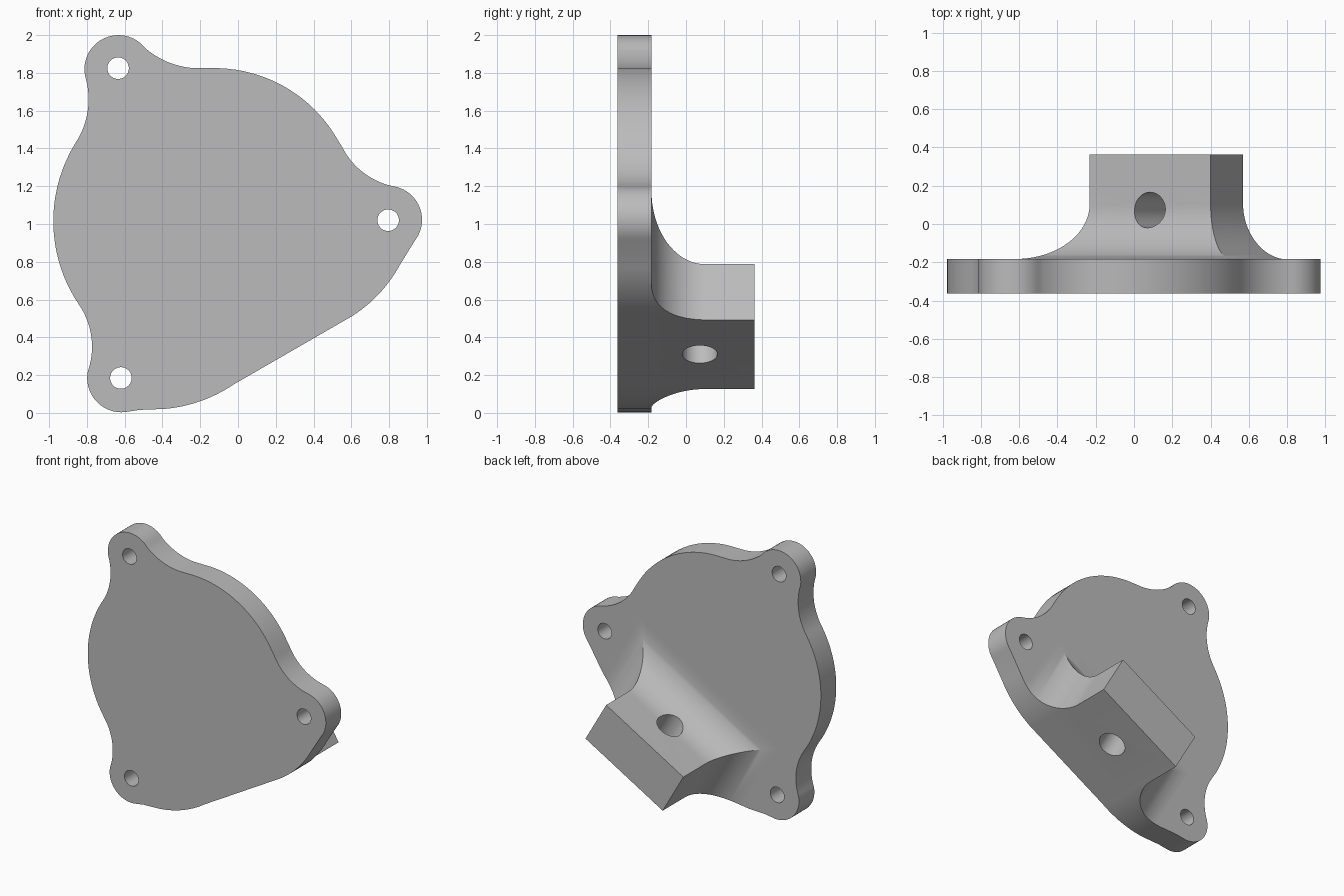
import bpy
import bmesh
from math import cos, sin, pi, radians
from mathutils import Vector

cube = bpy.data.objects.get("Cube")
if cube:
    bpy.data.objects.remove(cube, do_unlink=True)

grey = bpy.data.materials.new("plain grey")
grey.use_nodes = True
grey.diffuse_color = (0.5, 0.5, 0.5, 1)
grey.node_tree.nodes["Principled BSDF"].inputs["Base Color"].default_value = grey.diffuse_color

FRONT, FACE, BACK = -0.363, -0.183, 0.363


def loft(name, rings):
    """Closed solid through rings that all have the same point count."""
    bm = bmesh.new()
    loops = [[bm.verts.new(p) for p in ring] for ring in rings]
    count = len(loops[0])
    for low, high in zip(loops, loops[1:]):
        for i in range(count):
            j = (i + 1) % count
            bm.faces.new((low[i], low[j], high[j], high[i]))
    bm.faces.new(loops[0])
    bm.faces.new(loops[-1])
    bmesh.ops.recalc_face_normals(bm, faces=bm.faces)
    mesh = bpy.data.meshes.new(name)
    bm.to_mesh(mesh)
    bm.free()
    mesh.materials.append(grey)
    obj = bpy.data.objects.new(name, mesh)
    bpy.context.collection.objects.link(obj)
    return obj


def prism(name, outline, y0, y1):
    return loft(name, [[(x, y, z) for x, z in outline] for y in (y0, y1)])


def rod(name, centre, axis, side, radius, half):
    """Round cutter along an axis; side is any unit vector across it."""
    other = axis.cross(side)
    around = [2 * pi * i / 48 for i in range(48)]
    return loft(name, [[centre + axis * h + (side * cos(a) + other * sin(a)) * radius
                        for a in around] for h in (-half, half)])


def combine(obj, tool, operation):
    """Apply a boolean and discard the tool."""
    tool.hide_render = True
    mod = obj.modifiers.new(operation.lower(), 'BOOLEAN')
    mod.operation, mod.object, mod.solver = operation, tool, 'EXACT'
    bpy.context.view_layer.objects.active = obj
    bpy.ops.object.modifier_apply(modifier=mod.name)
    bpy.data.objects.remove(tool, do_unlink=True)


def arc(a, m, b, steps=18):
    """Points after a up to b on the circle through a, m and b."""
    a, m, b = Vector(a), Vector(m), Vector(b)
    p, q = m - a, b - a
    d = 2 * (p.x * q.y - p.y * q.x)
    centre = a + Vector((q.y * p.length_squared - p.y * q.length_squared,
                         p.x * q.length_squared - q.x * p.length_squared)) / d
    start = a - centre
    # signed sweep, taken on the side that passes through m
    sweep = -start.angle_signed(b - centre)
    if d > 0:
        sweep %= 2 * pi
    else:
        sweep = -((-sweep) % (2 * pi))
    out = []
    for i in range(1, steps + 1):
        t = sweep * i / steps
        c, s = cos(t), sin(t)
        out.append(centre + Vector((start.x * c - start.y * s, start.x * s + start.y * c)))
    return out


# Plate outline: (through point, end point) for arcs, (None, end point) for lines
START = (-.81, 1.785)
SEGMENTS = [
    ((-.635, 2.0), (-.49, 1.93)),        # upper ear
    ((-.37, 1.857), (-.23, 1.825)),
    (None, (-.14, 1.825)),
    ((.27, 1.713), (.51, 1.475)),        # round rim
    (None, (.55, 1.41)),
    ((.66, 1.275), (.82, 1.2)),
    ((.973, 1.045), (.935, .91)),        # side ear
    (None, (.855, .78)),
    ((.76, .645), (.6, .51)),
    (None, (-.024, .15)),                # straight edge
    ((-.18, .069), (-.39, .021)),
    (None, (-.52, .016)),
    (None, (-.6, .004)),
    ((-.747, .058), (-.795, .22)),       # lower ear
    ((-.773, .36), (-.84, .57)),
    ((-.978, 1.01), (-.863, 1.425)),     # round rim
    ((-.793, 1.62), START),
]
outline = []
last = START
for through, end in SEGMENTS:
    outline += arc(last, through, end) if through else [Vector(end)]
    last = end

# Mounting plate with three screw holes
plate = prism("mounting_plate", outline, FRONT, FACE)
Y = Vector((0, 1, 0))
X = Vector((1, 0, 0))
for x, z in ((-.635, 1.825), (.795, 1.02), (-.62, .185)):
    combine(plate, rod("screw_cutter", Vector((x, FACE, z)), Y, X, .057, .5), 'DIFFERENCE')

# Block along the straight edge, flaring into the plate on three sides
tilt = radians(30)
U = Vector((cos(tilt), 0, sin(tilt)))
V = Vector((-sin(tilt), 0, cos(tilt)))
MID = Vector((.254, 0, .31))
HALF, THICK, FLARE = .365, .34, .285


def block_ring(grow, y):
    h, top = HALF + grow, THICK + grow
    return [MID + U * u + V * v + Y * y
            for u, v in ((-h, -.3), (h, -.3), (h, top), (-h, top))]


angles = [pi / 2 * i / 20 for i in range(21)]
rings = [block_ring(FLARE * (1 - sin(a)), FACE + FLARE * (1 - cos(a))) for a in angles]
rings.append(block_ring(0, BACK))
block = loft("flared_block", rings)
combine(block, prism("trim", outline, FRONT, BACK + .2), 'INTERSECT')
combine(block, rod("cross_cutter", MID + Y * .073, V, U, .093, .8), 'DIFFERENCE')

for obj in (plate, block):
    bpy.ops.object.select_all(action='DESELECT')
    obj.select_set(True)
    bpy.context.view_layer.objects.active = obj
    bpy.ops.object.shade_smooth_by_angle(angle=radians(25))
